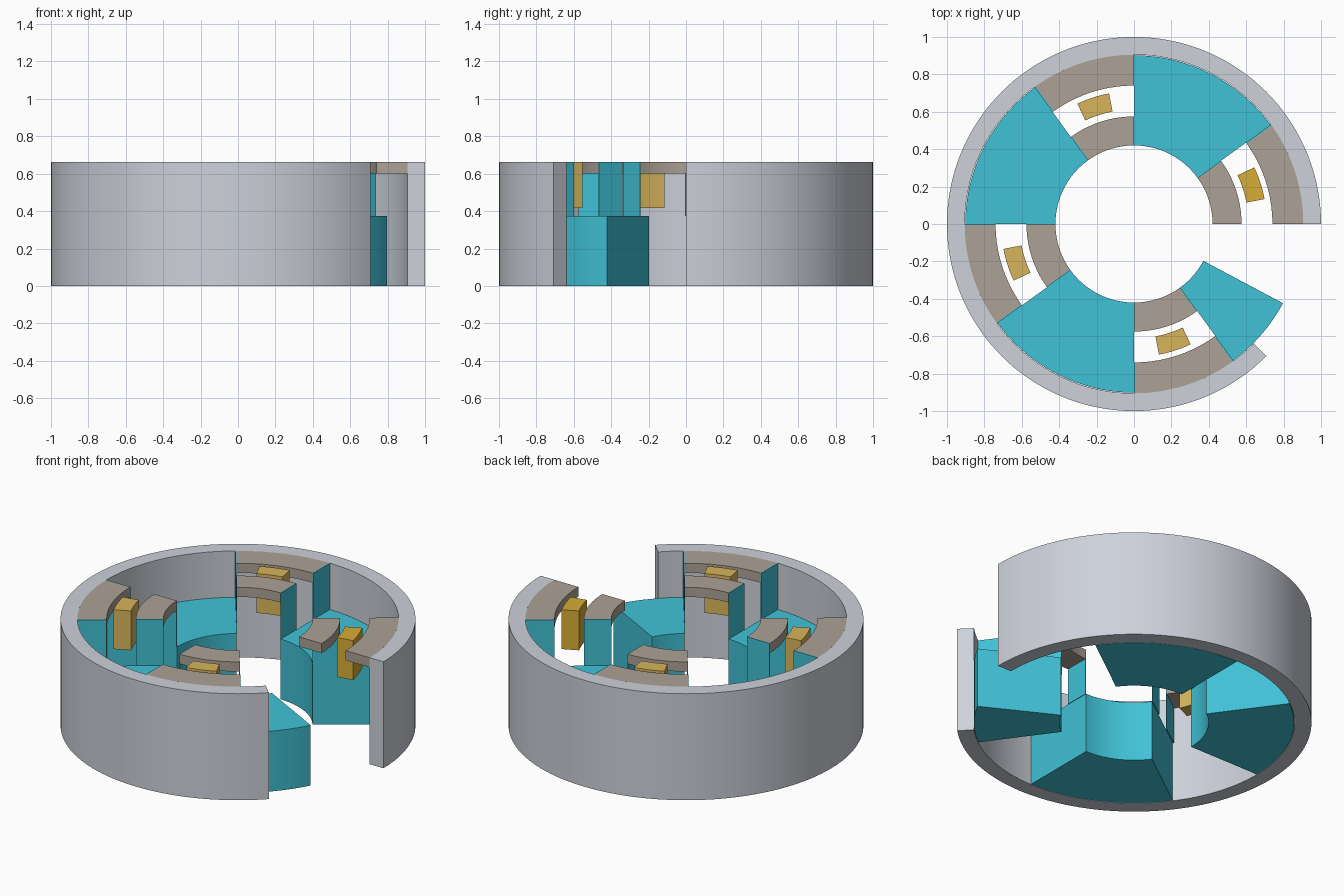
import bpy, bmesh, math

cube = bpy.data.objects.get("Cube")
if cube:
    bpy.data.objects.remove(cube, do_unlink=True)


def srgb(c):
    c /= 255
    return c / 12.92 if c <= 0.04045 else ((c + 0.055) / 1.055) ** 2.4


def material(name, r, g, b):
    m = bpy.data.materials.new(name)
    m.use_nodes = True
    col = (srgb(r), srgb(g), srgb(b), 1)
    m.diffuse_color = col
    m.node_tree.nodes["Principled BSDF"].inputs["Base Color"].default_value = col
    return m


GREY = material("housing grey", 205, 209, 218)
TEAL = material("spacer teal", 64, 194, 214)
TAUPE = material("rail taupe", 172, 161, 150)
GOLD = material("pale gold", 215, 181, 92)
BRIGHT = material("bright gold", 215, 172, 54)


def sector(name, r0, r1, a0, a1, z0, z1, mat):
    """Solid annular sector: a radial rectangle swept between two angles."""
    steps = max(1, math.ceil((a1 - a0) / 2.5))
    bm = bmesh.new()
    loops = []
    for i in range(steps + 1):
        a = math.radians(a0 + (a1 - a0) * i / steps)
        loops.append([bm.verts.new((r * math.cos(a), r * math.sin(a), z))
                      for r, z in ((r0, z0), (r1, z0), (r1, z1), (r0, z1))])
    for p, q in zip(loops, loops[1:]):
        for k in range(4):
            n = (k + 1) % 4
            bm.faces.new((p[k], p[n], q[n], q[k]))
    bm.faces.new(loops[0])
    bm.faces.new(loops[-1][::-1])
    bmesh.ops.recalc_face_normals(bm, faces=bm.faces)
    me = bpy.data.meshes.new(name)
    bm.to_mesh(me)
    bm.free()
    me.materials.append(mat)
    ob = bpy.data.objects.new(name, me)
    bpy.context.collection.objects.link(ob)
    bpy.ops.object.select_all(action="DESELECT")
    ob.select_set(True)
    bpy.context.view_layer.objects.active = ob
    bpy.ops.object.shade_smooth_by_angle(angle=math.radians(30))
    return ob


TOP, RAIL_Z, BLOCK_Z = 0.662, 0.602, 0.375
INNER, OUTER = 0.42, 0.905
RAILS = {"inner": (INNER, 0.575), "outer": (0.74, OUTER)}
PLATE = 0.4  # angular thickness of the end plates

# Outer housing, open at one side
sector("housing_ring", OUTER, 1.0, 0, 315, 0, TOP, GREY)

for i in range(4):
    base = 90 * i
    # Spacer block; the last one is cut short at the opening
    sector(f"spacer_block_{i}", INNER, OUTER - 0.003, base + 36,
           base + (90 if i < 3 else 62), 0, BLOCK_Z, TEAL)
    # Paired rails with thin upright plates at the ends that meet a block
    start = base + (PLATE if i else 0)
    end = base + 36 - PLATE
    for side, (r0, r1) in RAILS.items():
        sector(f"{side}_rail_{i}", r0, r1, start, end, RAIL_Z, TOP, TAUPE)
        sector(f"{side}_end_plate_{i}", r0, r1, end, base + 36, BLOCK_Z, TOP, TEAL)
        if i:
            sector(f"{side}_start_plate_{i}", r0, r1, base, start, BLOCK_Z, TOP, TEAL)
    # Contact piece hanging between the rails
    sector(f"contact_{i}", 0.612, 0.711, base + 10.8, base + 25.2, 0.417, TOP,
           GOLD if i else BRIGHT)
